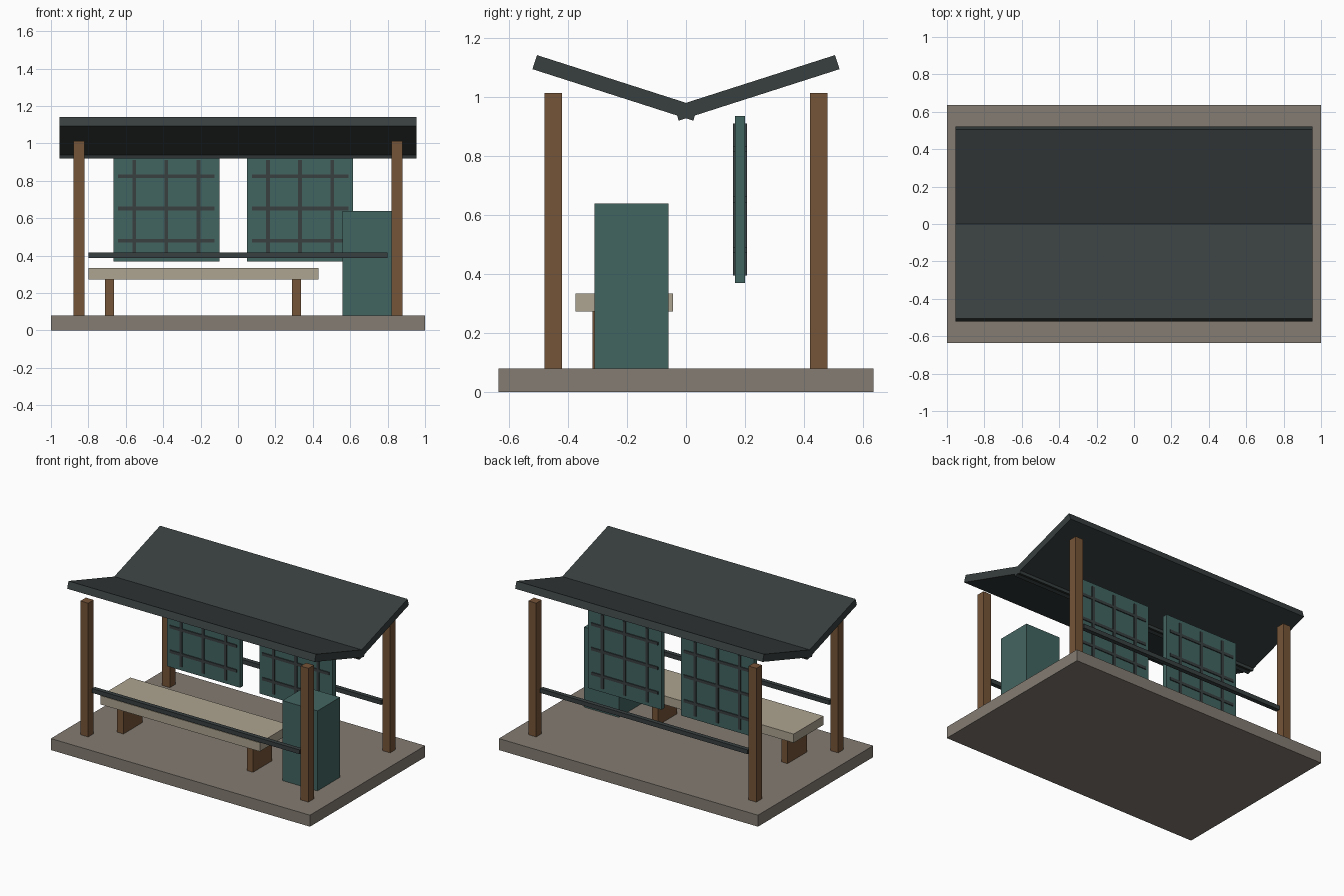
import bpy
from mathutils import Matrix

if "Cube" in bpy.data.objects:
    bpy.data.objects.remove(bpy.data.objects["Cube"])


def material(name, rgb):
    m = bpy.data.materials.new(name)
    m.diffuse_color = (*rgb, 1)
    m.use_nodes = True
    m.node_tree.nodes["Principled BSDF"].inputs["Base Color"].default_value = m.diffuse_color
    return m


STONE = material("stone", (0.23, 0.20, 0.17))
WOOD = material("brown_wood", (0.18, 0.09, 0.04))
PALE = material("pale_wood", (0.42, 0.37, 0.28))
TEAL = material("teal", (0.055, 0.13, 0.12))
DARK = material("dark_metal", (0.04, 0.05, 0.05))


def box(name, x, y, z, mat, tilt=0):
    """Box spanning the (min, max) ranges, optionally tilted about its own x axis."""
    spans = (x, y, z)
    bpy.ops.mesh.primitive_cube_add(size=1, location=[sum(s) / 2 for s in spans])
    ob = bpy.context.object
    ob.name = name
    ob.data.transform(Matrix.Diagonal([s[1] - s[0] for s in spans] + [1]))
    ob.rotation_euler.x = tilt
    ob.data.materials.append(mat)
    return ob


def around(c, size):
    return (c - size / 2, c + size / 2)


# Platform
box("platform", (-1, 1), (-0.635, 0.635), (0, 0.08), STONE)

# Corner posts, side rails and the two roof wings
for s, side in ((-1, "front"), (1, "back")):
    for x, hand in ((-0.85, "left"), (0.85, "right")):
        box(f"{side}_{hand}_post", around(x, 0.06), around(s * 0.45, 0.06), (0.08, 1.013), WOOD)
    box(f"{side}_rail", (-0.8, 0.8), around(s * 0.45, 0.03), (0.387, 0.417), DARK)
    box(f"{side}_roof_wing", (-0.955, 0.955), around(s * 0.24, 0.572),
        around(1.03, 0.05), DARK, tilt=s * 0.31)

# Hanging panels with a lattice passing through both faces
PY, PZ = 0.183, 0.652
for cx, hand in ((-0.383, "left"), (0.332, "right")):
    box(f"{hand}_panel", around(cx, 0.566), around(PY, 0.034), around(PZ, 0.566), TEAL)
    for i in (-1, 0, 1):
        o = i * 0.172
        box(f"{hand}_lattice_upright", around(cx + o, 0.02), around(PY, 0.046), around(PZ, 0.516), DARK)
        box(f"{hand}_lattice_crossbar", around(cx, 0.516), around(PY, 0.046), around(PZ + o, 0.02), DARK)

# Bench
box("bench_seat", (-0.8, 0.43), (-0.374, -0.044), (0.272, 0.333), PALE)
for x in (-0.687, 0.313):
    box("bench_leg", around(x, 0.048), (-0.316, -0.104), (0.08, 0.272), WOOD)

# Cabinet beside the bench
box("cabinet", (0.56, 0.83), (-0.31, -0.06), (0.08, 0.638), TEAL)
